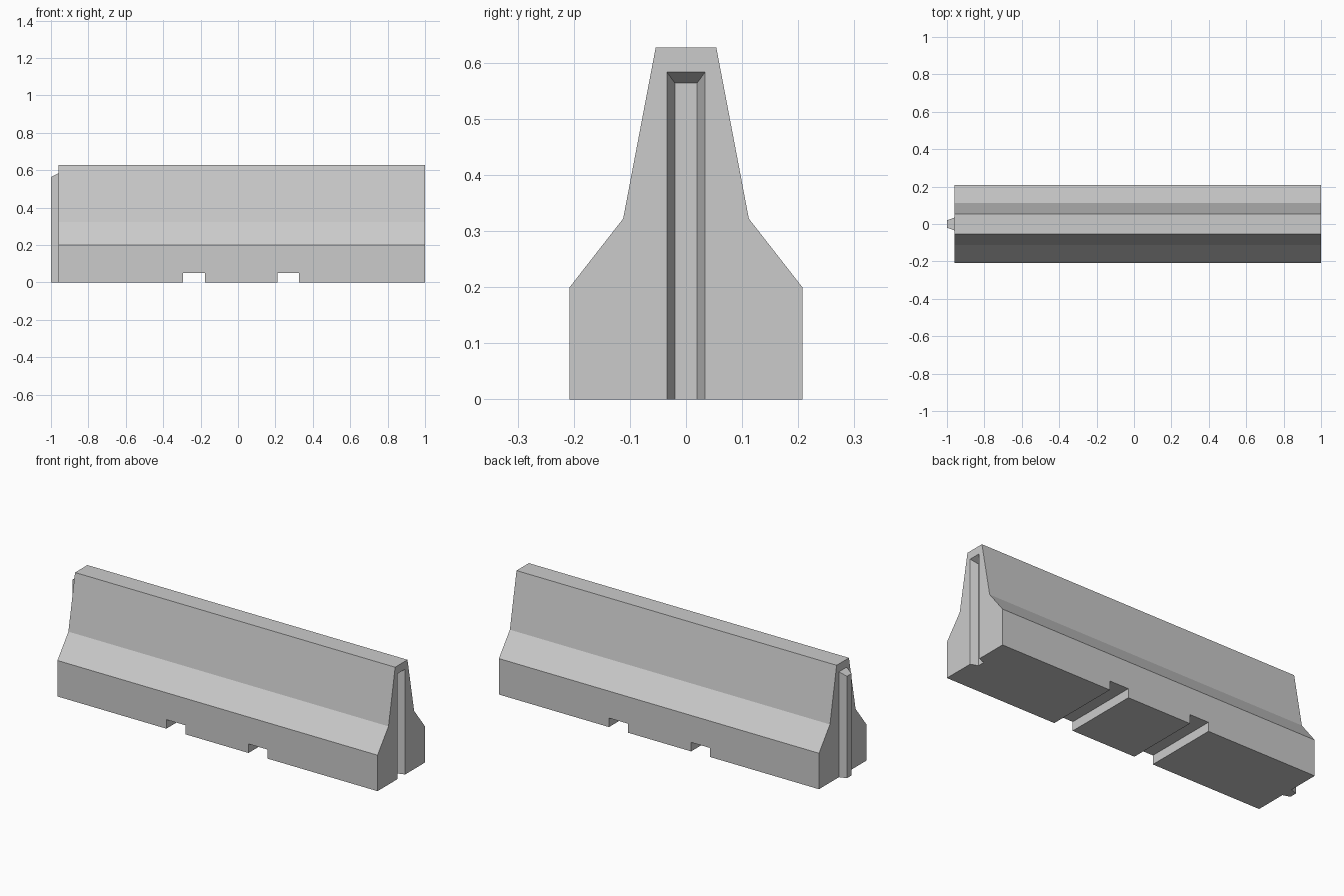
import bpy, bmesh

cube = bpy.data.objects.get("Cube")
if cube:
    bpy.data.objects.remove(cube, do_unlink=True)

X0, X1 = -0.96, 1.0   # ends of the main block
KEY = 0.04            # depth of the interlocking key

concrete = bpy.data.materials.new("concrete grey")
concrete.use_nodes = True
grey = (0.6, 0.6, 0.6, 1)
concrete.diffuse_color = grey
shader = concrete.node_tree.nodes["Principled BSDF"]
shader.inputs["Base Color"].default_value = grey
shader.inputs["Roughness"].default_value = 0.9


def loft(name, sections):
    """Solid joining two (x, [(y, z), ...]) outlines."""
    bm = bmesh.new()
    a, b = [[bm.verts.new((x, y, z)) for y, z in pts] for x, pts in sections]
    n = len(a)
    bm.faces.new(a)
    bm.faces.new(b[::-1])
    for i in range(n):
        j = (i + 1) % n
        bm.faces.new((a[i], b[i], b[j], a[j]))
    bmesh.ops.recalc_face_normals(bm, faces=bm.faces)
    mesh = bpy.data.meshes.new(name)
    bm.to_mesh(mesh)
    bm.free()
    mesh.materials.append(concrete)
    obj = bpy.data.objects.new(name, mesh)
    bpy.context.collection.objects.link(obj)
    return obj


def key_outline(t, bottom):
    """Key outline; t = 0 at the wide mouth, 1 at the narrow end."""
    w = 0.034 - 0.014 * t
    top = 0.583 - 0.019 * t
    return [(-w, bottom), (w, bottom), (w, top), (-w, top)]


def box_outline(y, z0, z1):
    return [(-y, z0), (y, z0), (y, z1), (-y, z1)]


# Main block with the stepped safety profile
half = [(0.208, 0), (0.208, 0.199), (0.112, 0.322), (0.054, 0.627)]
profile = half + [(-y, z) for y, z in reversed(half)]
body = loft("barrier_body", [(X0, profile), (X1, profile)])

# Tongue on one end
loft("end_tongue", [(X0, key_outline(0, 0)), (X0 - KEY, key_outline(1, 0))])

# Cutters: matching groove on the other end and two lifting slots
groove = loft("groove_cutter", [(X1 + KEY, key_outline(-1, -0.1)),
                                (X1 - KEY, key_outline(1, -0.1))])
cutters = [groove]
for side, x in (("right", -0.235), ("left", 0.268)):
    slot = box_outline(0.3, -0.1, 0.05)
    cutters.append(loft(side + "_slot_cutter", [(x - 0.058, slot), (x + 0.058, slot)]))

for cutter in cutters:
    mod = body.modifiers.new(cutter.name, "BOOLEAN")
    mod.operation = "DIFFERENCE"
    mod.solver = "EXACT"
    mod.object = cutter

# Apply the cuts, then drop the helpers
bpy.context.view_layer.objects.active = body
for mod in list(body.modifiers):
    bpy.ops.object.modifier_apply(modifier=mod.name)
for cutter in cutters:
    bpy.data.objects.remove(cutter, do_unlink=True)
